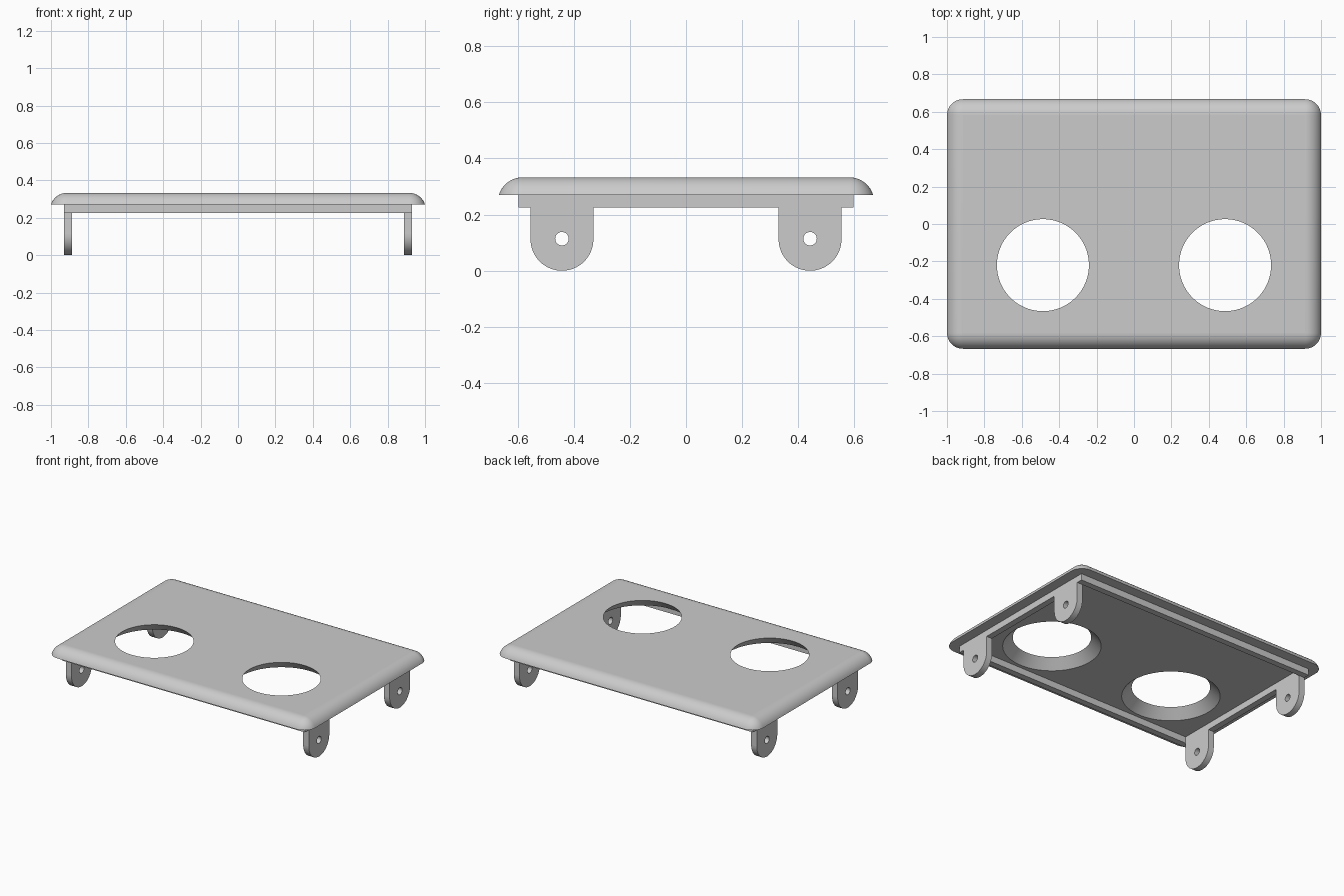
import bpy, bmesh, math

if "Cube" in bpy.data.objects:
    bpy.data.objects.remove(bpy.data.objects["Cube"])

HX, HY = 1.0, 0.667            # plate half size
Z_RIM, Z_PLATE, Z_TOP = 0.225, 0.27, 0.333
RX, RY, WALL = 0.93, 0.596, 0.043   # rim outer half size and thickness
LEG_Y, LEG_R = 0.442, 0.112

grey = bpy.data.materials.new("mid_grey")
grey.diffuse_color = (0.6, 0.6, 0.6, 1)
grey.use_nodes = True
grey.node_tree.nodes["Principled BSDF"].inputs["Base Color"].default_value = grey.diffuse_color


def make_object(name, bm):
    bmesh.ops.recalc_face_normals(bm, faces=bm.faces)
    mesh = bpy.data.meshes.new(name)
    bm.to_mesh(mesh)
    bm.free()
    mesh.materials.append(grey)
    obj = bpy.data.objects.new(name, mesh)
    bpy.context.collection.objects.link(obj)
    return obj


def loft(name, rings):
    """Closed solid through rings of equal point count."""
    bm = bmesh.new()
    loops = [[bm.verts.new(p) for p in ring] for ring in rings]
    n = len(loops[0])
    for a, b in zip(loops, loops[1:]):
        for i in range(n):
            j = (i + 1) % n
            bm.faces.new((a[i], a[j], b[j], b[i]))
    bm.faces.new(loops[0][::-1])
    bm.faces.new(loops[-1])
    bmesh.ops.remove_doubles(bm, verts=bm.verts, dist=1e-5)
    return make_object(name, bm)


def circle(r, n):
    return [(r * math.cos(2 * math.pi * i / n), r * math.sin(2 * math.pi * i / n))
            for i in range(n)]


def cut(obj, cutters):
    for c in cutters:
        mod = obj.modifiers.new("cut", 'BOOLEAN')
        mod.operation, mod.solver, mod.object = 'DIFFERENCE', 'EXACT', c
        bpy.context.view_layer.objects.active = obj
        bpy.ops.object.modifier_apply(modifier=mod.name)
        bpy.data.objects.remove(c)


def smooth(obj):
    bpy.ops.object.select_all(action='DESELECT')
    obj.select_set(True)
    bpy.context.view_layer.objects.active = obj
    bpy.ops.object.shade_smooth_by_angle(angle=math.radians(30))
    for p in obj.data.polygons:       # keep the big flat faces flat
        if max(abs(c) for c in p.normal) > 0.9999:
            p.use_smooth = False


# Top plate: rounded rectangle with a rounded upper edge
R = 0.089
start = math.asin((Z_PLATE - (Z_TOP - R)) / R)
core = R * math.cos(start)


def plate_ring(t):
    r, z = R * math.cos(t), Z_TOP - R + R * math.sin(t)
    ring = []
    for k, (sx, sy) in enumerate([(1, 1), (-1, 1), (-1, -1), (1, -1)]):
        for i in range(13):
            a = (k + i / 12) * math.pi / 2
            ring.append((sx * (HX - core) + r * math.cos(a),
                         sy * (HY - core) + r * math.sin(a), z))
    return ring


steps = 10
plate = loft("top_plate", [plate_ring(start + (math.pi / 2 - start) * i / steps)
                           for i in range(steps + 1)])

# Two conical openings, widening downwards at 45 degrees
cones = []
for s in (-1, 1):
    cones.append(loft("opening_cutter", [
        [(s * 0.487 + x, -0.22 + y, z) for x, y in circle(0.246 + Z_TOP - z, 96)]
        for z in (Z_PLATE - 0.02, Z_TOP + 0.02)]))
cut(plate, cones)
smooth(plate)

# Side walls, each with two round-ended legs in one profile
profile = [(-RY, Z_PLATE), (-RY, Z_RIM)]
for cy in (-LEG_Y, LEG_Y):
    profile.append((cy - LEG_R, Z_RIM))
    for i in range(33):
        a = math.pi + math.pi * i / 32
        profile.append((cy + LEG_R * math.cos(a), LEG_R + LEG_R * math.sin(a)))
    profile.append((cy + LEG_R, Z_RIM))
profile += [(RY, Z_RIM), (RY, Z_PLATE)]

for s, side in ((-1, "left"), (1, "right")):
    wall = loft(side + "_wall_with_legs",
                [[(s * x, y, z) for y, z in profile] for x in (RX - WALL, RX)])
    cut(wall, [loft("pin_hole_cutter",
                    [[(s * x, cy + y, 0.114 + z) for y, z in circle(0.024, 32)]
                     for x in (RX - 0.1, RX + 0.1)]) for cy in (-LEG_Y, LEG_Y)])
    smooth(wall)

# Front and back rails between the side walls
for s, side in ((-1, "front"), (1, "back")):
    x = RX - WALL
    loft(side + "_rail", [[(-x, s * y, z), (x, s * y, z), (x, s * (y - WALL), z),
                           (-x, s * (y - WALL), z)]
                          for y in (RY,) for z in (Z_RIM, Z_PLATE)])
